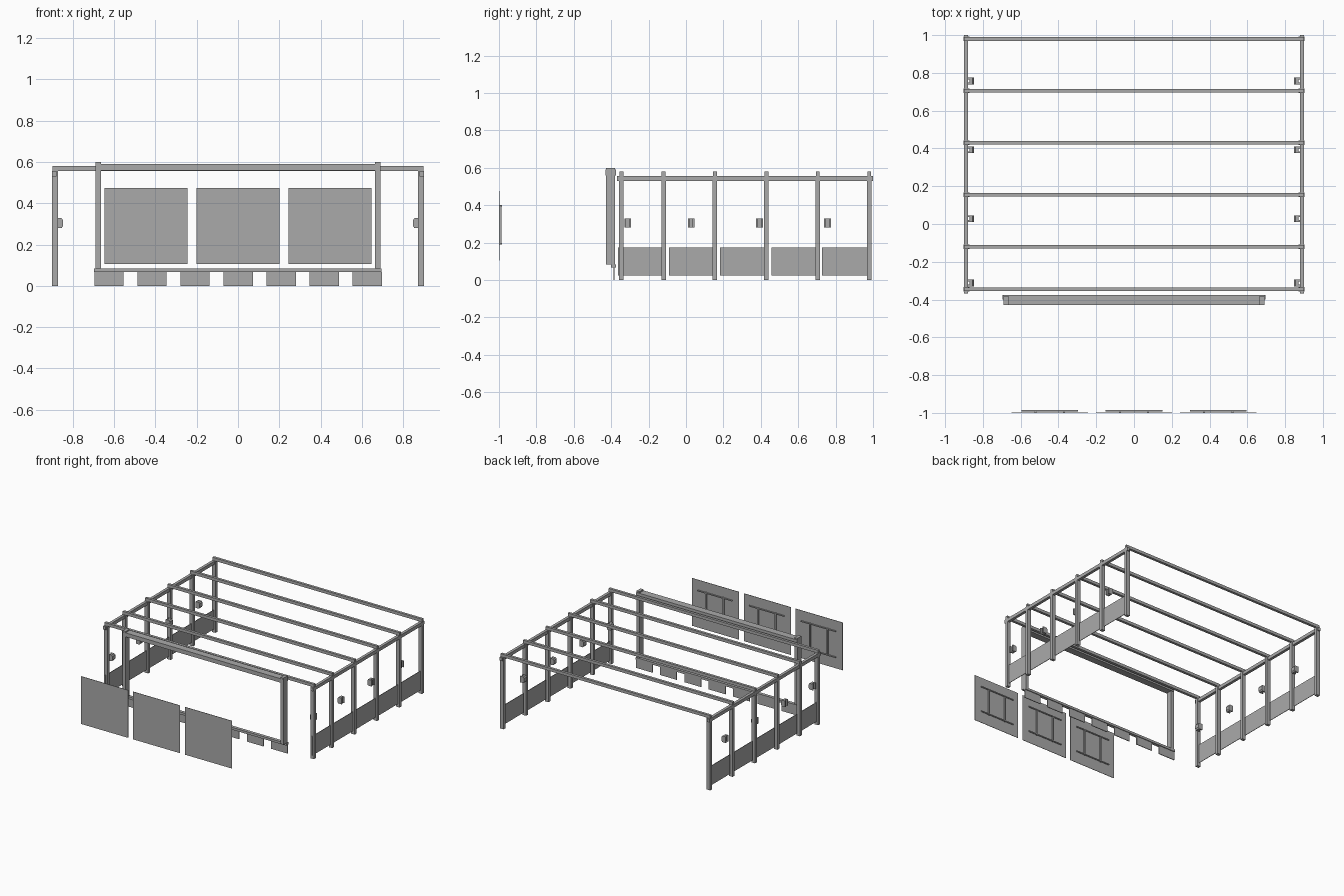
import bpy, bmesh

if "Cube" in bpy.data.objects:
    bpy.data.objects.remove(bpy.data.objects["Cube"])

grey = bpy.data.materials.new("steel_grey")
grey.diffuse_color = (0.4, 0.4, 0.4, 1)
grey.use_nodes = True
grey.node_tree.nodes["Principled BSDF"].inputs["Base Color"].default_value = grey.diffuse_color


def finish(name, bm):
    bmesh.ops.recalc_face_normals(bm, faces=bm.faces)
    me = bpy.data.meshes.new(name)
    bm.to_mesh(me)
    bm.free()
    me.materials.append(grey)
    ob = bpy.data.objects.new(name, me)
    bpy.context.collection.objects.link(ob)
    return ob


def box(name, x, y, z):
    """Box from (min, max) ranges on each axis."""
    bm = bmesh.new()
    bmesh.ops.create_cube(bm, size=1)
    for v in bm.verts:
        v.co = [r[0] if c < 0 else r[1] for c, r in zip(v.co, (x, y, z))]
    return finish(name, bm)


def span(a, b, side):
    return tuple(sorted((a * side, b * side)))


def wall_speaker(side, y):
    """Small cabinet with a tapered face, on a notched wall bracket."""
    bm = bmesh.new()
    profile = [(0.872, 0.28), (0.872, 0.328), (0.855, 0.328),
               (0.848, 0.318), (0.848, 0.29), (0.855, 0.28)]
    face = bm.faces.new([bm.verts.new((side * x, y - 0.018, z)) for x, z in profile])
    ext = bmesh.ops.extrude_face_region(bm, geom=[face])
    moved = [g for g in ext["geom"] if isinstance(g, bmesh.types.BMVert)]
    bmesh.ops.translate(bm, verts=moved, vec=(0, 0.036, 0))
    finish("wall_speaker", bm)
    for s in (-1, 1):
        box("speaker_bracket", span(0.872, 0.884, side),
            (y + s * 0.013 - 0.005, y + s * 0.013 + 0.005), (0.28, 0.328))


# Hall frame: posts, roof beams and eave rails
frames = [-0.345, -0.12, 0.155, 0.43, 0.705, 0.98]
for y in frames:
    box("roof_beam", (-0.9, 0.9), (y - 0.01, y + 0.01), (0.557, 0.58))
    for side in (-1, 1):
        box("post", span(0.872, 0.902, side), (y - 0.012, y + 0.012), (0, 0.557))

for side in (-1, 1):
    box("eave_rail", span(0.879, 0.901, side), (-0.368, 1.0), (0.53, 0.556))
    # Low wall panels
    for a, b in [(-0.364, -0.13), (-0.09, 0.165), (0.182, 0.418), (0.456, 0.692), (0.727, 0.972)]:
        box("wall_panel", span(0.885, 0.889, side), (a, b), (0.025, 0.175))
    for y in (-0.312, 0.028, 0.393, 0.757):
        wall_speaker(side, y)

# Front portal: pillars, header, sill and apron boards
for side in (-1, 1):
    box("portal_pillar", span(0.665, 0.691, side), (-0.428, -0.38), (0.083, 0.6))
box("portal_header", (-0.69, 0.69), (-0.43, -0.375), (0.559, 0.59))
box("portal_sill", (-0.697, 0.695), (-0.4, -0.375), (0.066, 0.084))
for i in range(7):
    x = -0.625 + i * 0.2085
    box("apron_board", (x - 0.071, x + 0.071), (-0.387, -0.381), (0, 0.068))

# Three screens with mounting rails on the back
for x in (-0.446, 0, 0.446):
    box("screen", (x - 0.202, x + 0.202), (-1.0, -0.997), (0.105, 0.475))
    for z in (0.19, 0.392):
        box("screen_rail", (x - 0.15, x + 0.15), (-0.992, -0.985), (z, z + 0.008))
    for s in (-1, 1):
        cx = x + s * 0.075
        box("screen_bracket", (cx - 0.005, cx + 0.005), (-0.997, -0.987), (0.19, 0.4))
